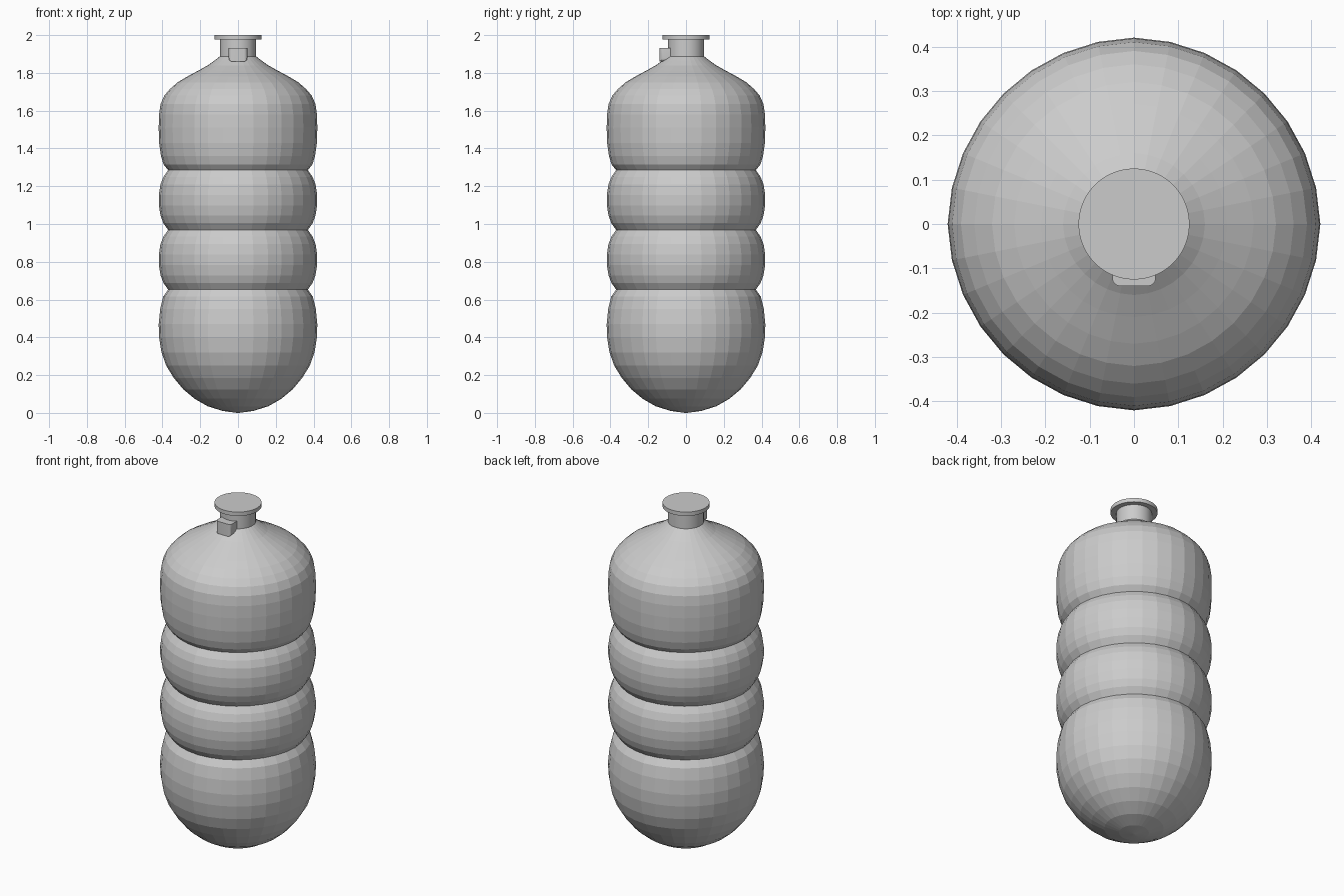
import bpy
import bmesh
from math import sin, cos, pi

cube = bpy.data.objects.get("Cube")
if cube:
    bpy.data.objects.remove(cube, do_unlink=True)

grey = bpy.data.materials.new("plain grey")
grey.use_nodes = True
colour = (0.6, 0.6, 0.6, 1)
grey.diffuse_color = colour
grey.node_tree.nodes["Principled BSDF"].inputs["Base Color"].default_value = colour


def finish(name, bm):
    bmesh.ops.recalc_face_normals(bm, faces=bm.faces)
    mesh = bpy.data.meshes.new(name)
    bm.to_mesh(mesh)
    bm.free()
    mesh.materials.append(grey)
    obj = bpy.data.objects.new(name, mesh)
    bpy.context.collection.objects.link(obj)
    return obj


def lathe(name, profile, sides, pinch=0.0):
    """Turn (radius, height) points about z; pinch narrows the diagonals."""
    bm = bmesh.new()
    rings = []
    for r, z in profile:
        ring = []
        for i in range(sides):
            a = 2 * pi * i / sides
            k = r * (1 - pinch * abs(sin(2 * a)))
            ring.append(bm.verts.new((k * cos(a), k * sin(a), z)))
        rings.append(ring)
    for low, high in zip(rings, rings[1:]):
        for i in range(sides):
            j = (i + 1) % sides
            bm.faces.new((low[i], low[j], high[j], high[i]))
    bm.faces.new(rings[0])
    bm.faces.new(rings[-1])
    return finish(name, bm)


def smooth(obj):
    bpy.ops.object.select_all(action="DESELECT")
    obj.select_set(True)
    bpy.context.view_layer.objects.active = obj
    bpy.ops.object.shade_smooth_by_angle(angle=0.6)


# Body: rounded base, two bulging rings and a domed shoulder
base = [(0.005, 0), (0.08, 0.01), (0.16, 0.035), (0.23, 0.075), (0.29, 0.125),
        (0.34, 0.185), (0.38, 0.25), (0.405, 0.32), (0.418, 0.4), (0.42, 0.47),
        (0.412, 0.55), (0.396, 0.615)]
bulge = [(0.37, 0), (0.395, 0.035), (0.41, 0.075), (0.419, 0.13),
         (0.419, 0.185), (0.411, 0.24), (0.395, 0.28)]
shoulder = [(0.37, 1.285), (0.394, 1.315), (0.408, 1.36), (0.418, 1.43),
            (0.42, 1.51), (0.418, 1.58), (0.41, 1.635), (0.39, 1.68),
            (0.36, 1.715), (0.32, 1.75), (0.27, 1.78), (0.21, 1.812),
            (0.16, 1.84), (0.125, 1.865), (0.09, 1.892)]
rings = [(r, z + start) for start in (0.653, 0.969) for r, z in bulge]
lathe("bottle_body", base + rings + shoulder, 32, 0.01)

# Neck and flat flange
smooth(lathe("neck", [(0.095, 1.885), (0.095, 1.98)], 64))
smooth(lathe("neck_flange", [(0.125, 1.977), (0.125, 2.0)], 64))

# Small lug on the front of the neck, with rounded front corners
bm = bmesh.new()
bmesh.ops.create_cube(bm, size=1)
for v in bm.verts:
    v.co = (v.co.x * 0.098, v.co.y * 0.08 - 0.1, v.co.z * 0.072 + 1.896)
front = [e for e in bm.edges
         if all(v.co.y < -0.1 for v in e.verts)
         and abs(e.verts[0].co.z - e.verts[1].co.z) > 0.01]
low_sides = [e for e in bm.edges
             if all(v.co.z < 1.9 for v in e.verts)
             and abs(e.verts[0].co.y - e.verts[1].co.y) > 0.01]
bmesh.ops.bevel(bm, geom=front + low_sides, offset=0.018, segments=4,
                profile=0.5, affect="EDGES")
smooth(finish("front_lug", bm))
